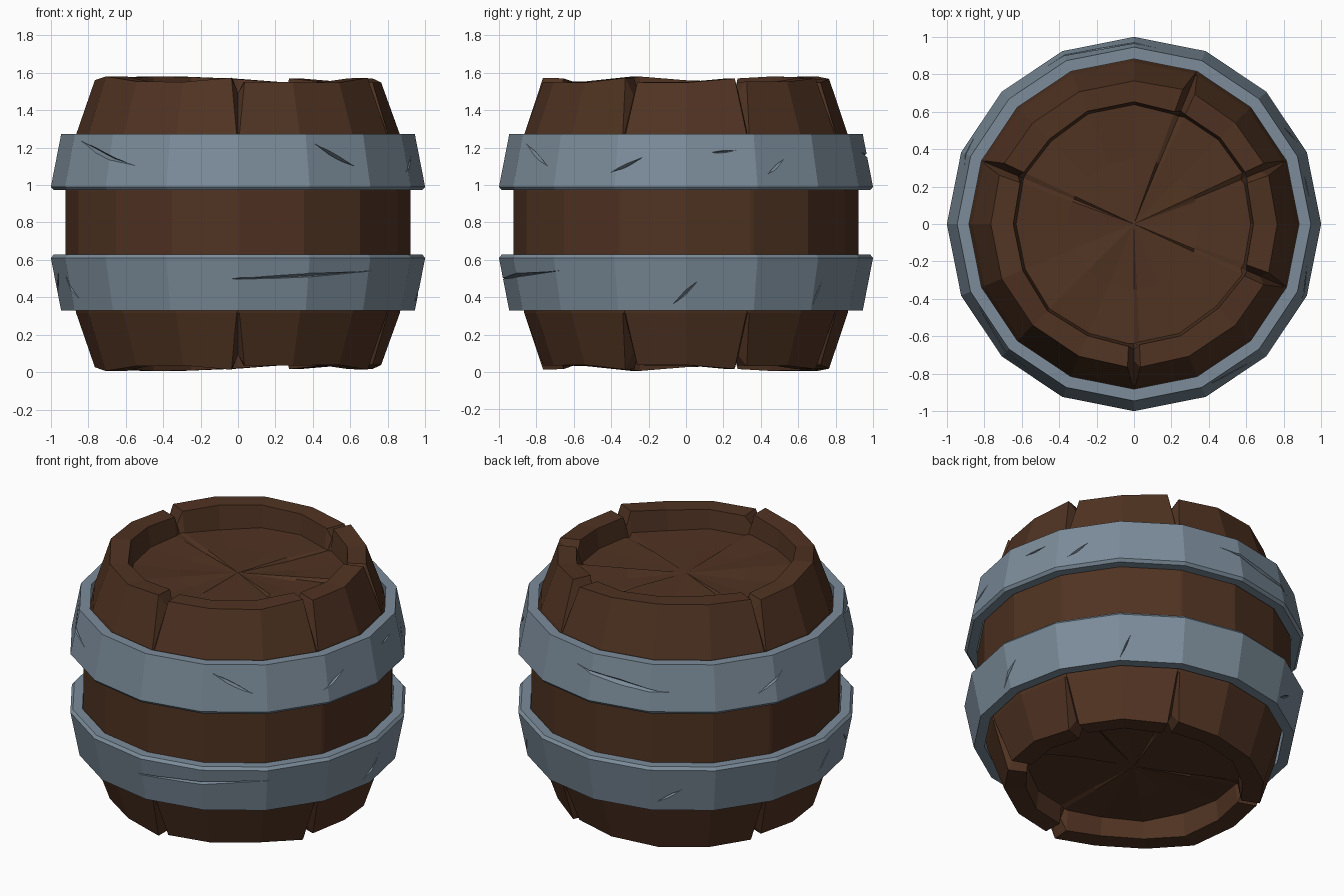
import bpy, bmesh, math, random
from math import radians, cos, sin, pi

if "Cube" in bpy.data.objects:
    bpy.data.objects.remove(bpy.data.objects["Cube"])

random.seed(4)
SIDES = 16
STEP = 360 / SIDES


def material(name, rgb):
    m = bpy.data.materials.new(name)
    m.diffuse_color = (*rgb, 1)
    m.use_nodes = True
    m.node_tree.nodes["Principled BSDF"].inputs["Base Color"].default_value = m.diffuse_color
    return m


def make_object(name, bm, mat=None):
    bmesh.ops.recalc_face_normals(bm, faces=bm.faces)
    me = bpy.data.meshes.new(name)
    bm.to_mesh(me)
    bm.free()
    ob = bpy.data.objects.new(name, me)
    bpy.context.collection.objects.link(ob)
    if mat:
        me.materials.append(mat)
    return ob


def polar(r, deg, z):
    return (r * cos(radians(deg)), r * sin(radians(deg)), z)


def bridge(bm, a, b):
    n = len(a)
    for i in range(n):
        bm.faces.new((a[i], a[(i + 1) % n], b[(i + 1) % n], b[i]))


wood = material("wood", (0.08, 0.033, 0.016))
iron = material("iron", (0.2, 0.265, 0.325))

# Wooden body: one column per stave edge, cracked edges get three columns
BODY_MID = 0.793
crack_depth = {270: 0.06, 337.5: 0.07, 22.5: 0.05, 67.5: 0.06, 157.5: 0.07}
raised = {202.5: 1.58, 135: 1.58, 112.5: 1.577, 90: 1.565, 180: 1.56}


def column(rim_deg, low_deg, h, sink):
    """Half profile from lid to belly: (radius, angle, z)."""
    j = random.uniform(-0.012, 0.012)
    cut = 0.035 if sink else 0
    return [(0.35, rim_deg, 1.43 + random.uniform(-0.012, 0.012)),
            (0.63 + j, rim_deg, 1.43 + j),
            (0.645 + j + cut / 2, rim_deg, h - sink),
            (0.765 - cut, rim_deg, h - sink + j / 3),
            (0.865 - cut / 5, low_deg, 1.27),
            (0.922, low_deg, 0.97)]


columns = []
for i in range(SIDES):
    a = i * STEP
    h = raised.get(a, 1.55)
    if a in crack_depth:
        columns.append(column(a - 2.6, a - 0.5, h + 0.02, 0))
        columns.append(column(a, a, h, crack_depth[a]))
        columns.append(column(a + 2.6, a + 0.5, h, 0))
    else:
        columns.append(column(a, a, h, 0))

bm = bmesh.new()
rows = [[bm.verts.new(polar(*c[k])) for c in columns] for k in range(6)]
for k in reversed(range(6)):
    rows.append([bm.verts.new(polar(r, d, 2 * BODY_MID - z)) for r, d, z in (c[k] for c in columns)])
for a, b in zip(rows, rows[1:]):
    bridge(bm, a, b)
for row, z in ((rows[0], 1.435), (rows[-1], 2 * BODY_MID - 1.435)):
    centre = bm.verts.new((0, 0, z))
    for i, v in enumerate(row):
        bm.faces.new((v, row[(i + 1) % len(row)], centre))
make_object("barrel_body", bm, wood)


# Iron hoops: tapered closed rings with a small chamfer at the wide edge
hoop_profile = [(0.945, 1.272), (1.0, 0.99), (0.985, 0.972), (0.928, 0.972), (0.882, 1.272)]


def hoop(name, flip):
    bm = bmesh.new()
    rings = [[bm.verts.new(polar(r, i * STEP, 1.6 - z if flip else z)) for i in range(SIDES)]
             for r, z in hoop_profile]
    for k in range(len(rings)):
        bridge(bm, rings[k], rings[(k + 1) % len(rings)])
    return make_object(name, bm, iron)


# Gouges: tapered V cutters that follow the faceted hoop surface
def add_gouge(bm, deg, z, length, width, tilt, flip):
    n = 6
    span = math.degrees(length * cos(radians(tilt)))
    rise = length * sin(radians(tilt))
    rings = []
    for k in range(n + 1):
        t = k / n
        s = 0.06 + sin(pi * t) * random.uniform(0.8, 1.0)
        d = deg + (t - 0.5) * span
        zc = z + (t - 0.5) * rise
        zz = 1.6 - zc if flip else zc
        r = 1.0 - 0.195 * (zz - 0.99)
        r *= cos(radians(STEP / 2)) / cos(radians(d % STEP - STEP / 2))
        w = width * s
        rings.append([bm.verts.new(polar(r + 0.03, d, zc + w)),
                      bm.verts.new(polar(r + 0.03, d, zc - w)),
                      bm.verts.new(polar(r - 0.028 * s, d, zc - w * 0.3))])
    for a, b in zip(rings, rings[1:]):
        bridge(bm, a, b)
    bm.faces.new(rings[0])
    bm.faces.new(rings[-1])


# (angle, height, length, half width, tilt)
upper_gouges = [(221, 1.17, 0.5, 0.03, -15), (303, 1.16, 0.28, 0.025, -25), (341, 1.11, 0.2, 0.02, 25),
                (12, 1.18, 0.16, 0.012, 5), (30, 1.1, 0.15, 0.02, 35), (101, 1.14, 0.65, 0.035, -6),
                (156, 1.11, 0.22, 0.02, 30)]
lower_gouges = [(292, 0.52, 0.85, 0.022, 3), (202, 0.46, 0.2, 0.025, -40), (0, 0.43, 0.2, 0.025, 42),
                (47, 0.42, 0.16, 0.022, 65), (119, 0.43, 0.18, 0.02, 30), (183, 0.47, 0.18, 0.02, 40)]

for name, flip, gouges in (("upper_hoop", False, upper_gouges), ("lower_hoop", True, lower_gouges)):
    ring = hoop(name, flip)
    cb = bmesh.new()
    for g in gouges:
        add_gouge(cb, *g, flip)
    cutter = make_object(name + "_cutter", cb)
    cutter.hide_render = True
    mod = ring.modifiers.new("gouges", 'BOOLEAN')
    mod.operation = 'DIFFERENCE'
    mod.solver = 'EXACT'
    mod.object = cutter
    bpy.context.view_layer.objects.active = ring
    bpy.ops.object.modifier_apply(modifier=mod.name)
    bpy.data.objects.remove(cutter)
